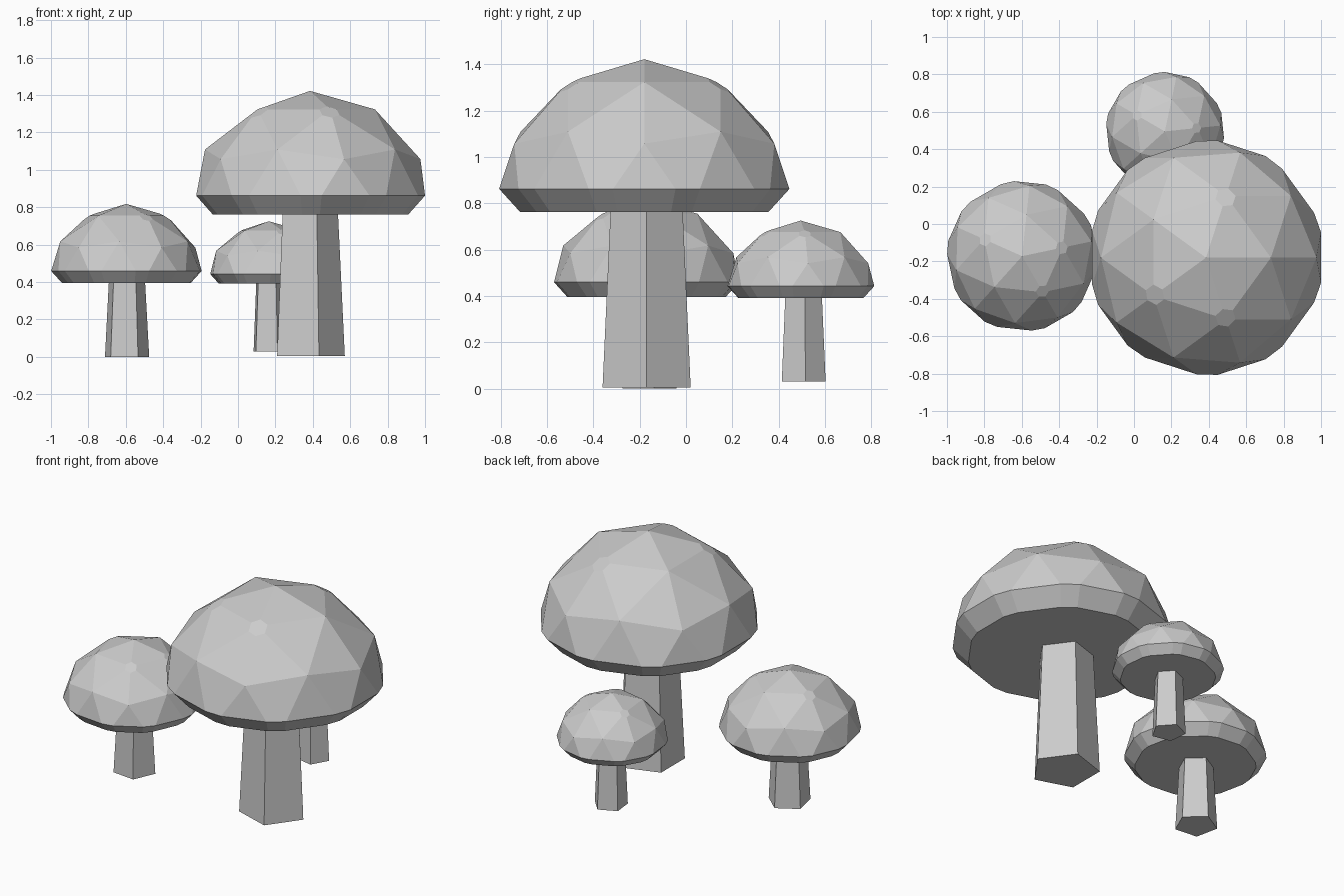
import bpy, bmesh, math
from mathutils import Matrix

if "Cube" in bpy.data.objects:
    bpy.data.objects.remove(bpy.data.objects["Cube"])


def make_object(name, bm, matrix):
    bmesh.ops.transform(bm, matrix=matrix, verts=bm.verts)
    bmesh.ops.recalc_face_normals(bm, faces=bm.faces)
    mesh = bpy.data.meshes.new(name)
    bm.to_mesh(mesh)
    bm.free()
    obj = bpy.data.objects.new(name, mesh)
    bpy.context.collection.objects.link(obj)
    return obj


# Faceted dome with a chamfered rim and a flat underside (underside at z = 0)
def cap(name, x, y, z, scale, turn):
    radius, rim, inset = 0.66, 0.10, 0.855
    bm = bmesh.new()
    bmesh.ops.create_icosphere(bm, subdivisions=2, radius=radius)
    # blunt a few of the upper corners
    blunt = []
    for v in bm.verts:
        angle = round(math.degrees(math.atan2(v.co.y, v.co.x))) % 360
        if 0.8 < v.co.z / radius < 0.9 and angle in (72, 216, 288):
            blunt.append(v)
    bmesh.ops.bevel(bm, geom=blunt, offset=0.06, segments=1, affect='VERTICES')
    # cut the dome at the rim, then taper down to the underside
    bmesh.ops.bisect_plane(bm, geom=bm.verts[:] + bm.edges[:] + bm.faces[:],
                           plane_co=(0, 0, rim), plane_no=(0, 0, 1),
                           clear_inner=True)
    edges = [e for e in bm.edges if e.is_boundary]
    new = bmesh.ops.extrude_edge_only(bm, edges=edges)["geom"]
    for v in [g for g in new if isinstance(g, bmesh.types.BMVert)]:
        v.co = (v.co.x * inset, v.co.y * inset, 0)
    lower = [g for g in new if isinstance(g, bmesh.types.BMEdge) and g.is_boundary]
    bmesh.ops.contextual_create(bm, geom=lower)
    make_object(name, bm, Matrix.Translation((x, y, z))
                @ Matrix.Rotation(math.radians(turn), 4, 'Z')
                @ Matrix.Scale(scale, 4))


# Five-sided tapered stem with one corner at the turn angle
def stem(name, x, y, z0, z1, r0, r1, turn):
    bm = bmesh.new()
    rings = []
    for z, r in ((z0, r0), (z1, r1)):
        rings.append([bm.verts.new((r * math.cos(math.tau * i / 5),
                                    r * math.sin(math.tau * i / 5), z))
                      for i in range(5)])
    low, high = rings
    bm.faces.new(low[::-1])
    bm.faces.new(high)
    for i in range(5):
        j = (i + 1) % 5
        bm.faces.new((low[i], low[j], high[j], high[i]))
    make_object(name, bm, Matrix.Translation((x, y, 0))
                @ Matrix.Rotation(math.radians(turn), 4, 'Z'))


# Large mushroom
cap("large_cap", 0.385, -0.18, 0.762, 1.0, 0)
stem("large_stem", 0.371, -0.17, 0.005, 0.78, 0.20, 0.163, 0)

# Medium mushroom
cap("medium_cap", -0.598, -0.172, 0.395, 0.641, 84)
stem("medium_stem", -0.597, -0.165, 0.0, 0.41, 0.125, 0.102, 84)

# Small mushroom
cap("small_cap", 0.165, 0.495, 0.392, 0.505, 78)
stem("small_stem", 0.17, 0.505, 0.03, 0.41, 0.10, 0.083, 78)
